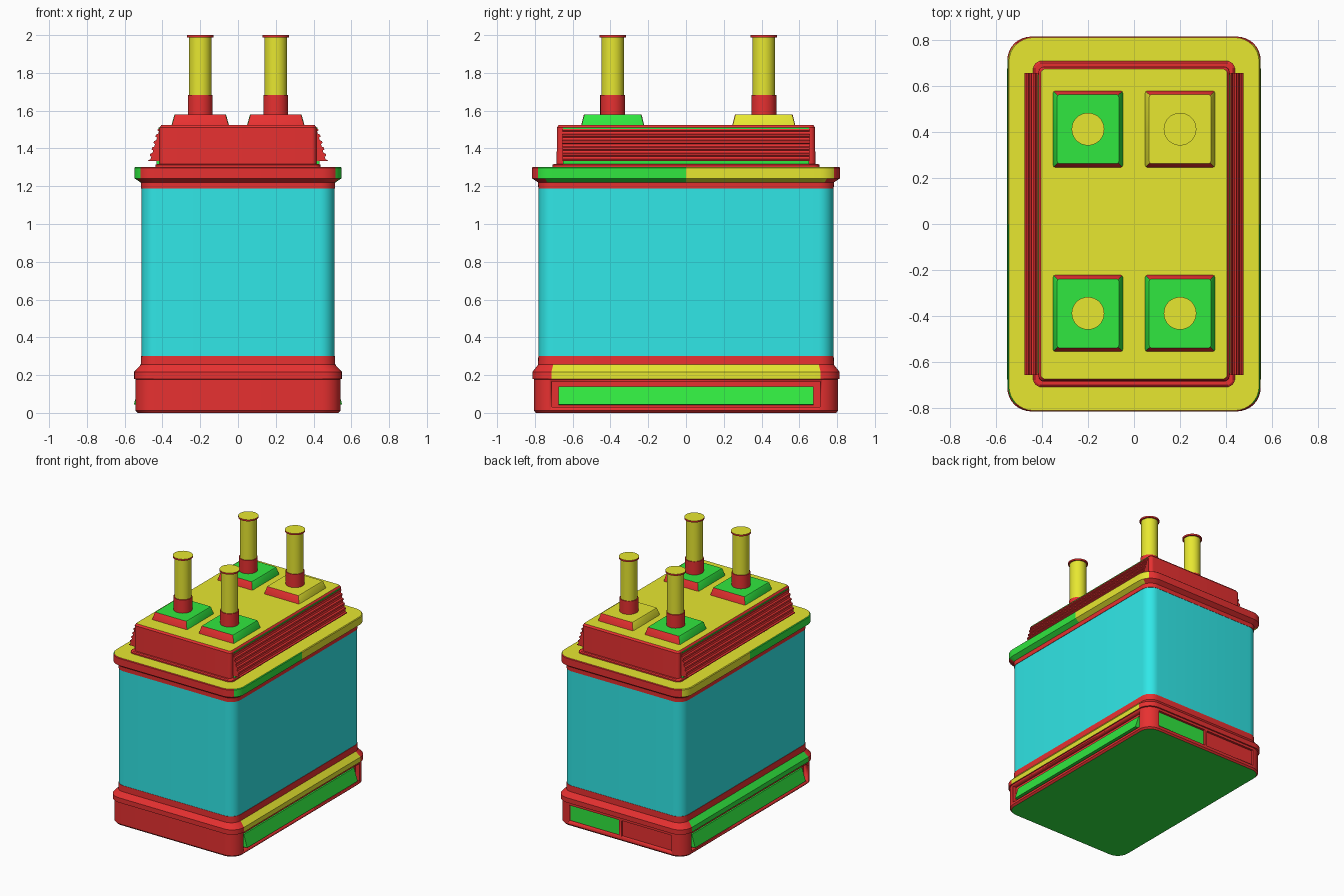
import bpy, bmesh, math

if "Cube" in bpy.data.objects:
    bpy.data.objects.remove(bpy.data.objects["Cube"])

RGB = {"red": (0.8, 0.03, 0.03, 1), "green": (0.03, 0.8, 0.05, 1),
       "yellow": (0.8, 0.8, 0.03, 1), "cyan": (0.03, 0.8, 0.8, 1)}
NAMES = list(RGB)
MATS = []
for n in NAMES:
    m = bpy.data.materials.new(n)
    m.diffuse_color = RGB[n]
    m.use_nodes = True
    m.node_tree.nodes["Principled BSDF"].inputs["Base Color"].default_value = m.diffuse_color
    MATS.append(m)


def finish(bm, name, paint):
    """Turn a bmesh into an object; paint(centre, normal) picks the face colour."""
    bmesh.ops.recalc_face_normals(bm, faces=bm.faces)
    for f in bm.faces:
        f.smooth = True
        col = paint if isinstance(paint, str) else paint(f.calc_center_median(), f.normal)
        f.material_index = NAMES.index(col)
    me = bpy.data.meshes.new(name)
    bm.to_mesh(me)
    bm.free()
    for m in MATS:
        me.materials.append(m)
    me.set_sharp_from_angle(angle=math.radians(28))
    ob = bpy.data.objects.new(name, me)
    bpy.context.collection.objects.link(ob)
    return ob


def rounded(hx, hy, r, z, seg=8, cx=0, cy=0):
    """Rounded rectangle ring with a middle point on each x side."""
    pts = []
    for i, (sx, sy) in enumerate([(1, 1), (-1, 1), (-1, -1), (1, -1)]):
        for k in range(seg + 1):
            a = math.pi / 2 * (i + k / seg)
            pts.append((cx + sx * (hx - r) + r * math.cos(a),
                        cy + sy * (hy - r) + r * math.sin(a), z))
        if i == 1:
            pts.append((cx - hx, cy, z))
    pts.append((cx + hx, cy, z))
    return pts


def circle(r, z, cx, cy, n=32):
    return [(cx + r * math.cos(2 * math.pi * k / n),
             cy + r * math.sin(2 * math.pi * k / n), z) for k in range(n)]


def loft(name, rings, paint):
    bm = bmesh.new()
    vs = [[bm.verts.new(p) for p in ring] for ring in rings]
    n = len(vs[0])
    for a, b in zip(vs, vs[1:]):
        for i in range(n):
            j = (i + 1) % n
            bm.faces.new((a[i], a[j], b[j], b[i]))
    bm.faces.new(vs[0][::-1])
    bm.faces.new(vs[-1])
    return finish(bm, name, paint)


def prism(name, profile, y0, y1, paint, s=1):
    """Extrude an xz profile along y; s = -1 mirrors it to the left."""
    return loft(name, [[(s * x, y, z) for x, z in profile] for y in (y0, y1)], paint)


def box(name, x0, x1, y0, y1, z0, z1, paint):
    return prism(name, [(x0, z0), (x1, z0), (x1, z1), (x0, z1)], y0, y1, paint)


# Cyan case
loft("case", [rounded(0.51, 0.78, 0.08, z) for z in (0.30, 1.19)], "cyan")


# Stepped base
def base_paint(c, n):
    if n.z < -0.9 and c.z < 0.01:
        return "green"
    if abs(n.x) > 0.3 and abs(c.y) < 0.1 and 0.18 < c.z < 0.26 or \
       abs(n.x) > 0.3 and abs(c.y) < 0.7 and 0.18 < c.z < 0.26:
        return "yellow" if c.x > 0 else "green"
    return "red"


base = loft("base", [rounded(0.53, 0.795, 0.09, 0), rounded(0.543, 0.805, 0.1, 0.012),
                     rounded(0.543, 0.805, 0.1, 0.178), rounded(0.55, 0.813, 0.1, 0.18),
                     rounded(0.55, 0.813, 0.1, 0.217), rounded(0.515, 0.783, 0.08, 0.255),
                     rounded(0.513, 0.782, 0.08, 0.302)], base_paint)

# Pockets cut in the base: one on each long side, two at the back
cutters = [box("pocket_cutter", 0.51, 0.6, -0.71, 0.71, 0.03, 0.165, "red"),
           box("pocket_cutter", -0.6, -0.51, -0.71, 0.71, 0.03, 0.165, "red")]
for x0, x1 in ((0.01, 0.44), (-0.44, -0.01)):
    cutters.append(box("pocket_cutter", x0, x1, 0.788, 0.9, 0.035, 0.16, "red"))
bpy.context.view_layer.objects.active = base
for c in cutters:
    c.hide_render = True
    mod = base.modifiers.new("pocket", 'BOOLEAN')
    mod.operation, mod.solver, mod.object = 'DIFFERENCE', 'EXACT', c
    bpy.ops.object.modifier_apply(modifier=mod.name)
    bpy.data.objects.remove(c)

# Slanted side panels and flat back panels in the pockets
for s in (1, -1):
    prism("side_panel", [(0.5, 0.04), (0.552, 0.045), (0.522, 0.14), (0.5, 0.14)],
          -0.675, 0.675, "green", s)
box("back_panel_green", 0.015, 0.435, 0.78, 0.793, 0.04, 0.155, "green")
box("back_panel_red", -0.435, -0.015, 0.78, 0.793, 0.04, 0.155, "red")


# Collar with flange on top of the case
def collar_paint(c, n):
    if n.z > 0.9:
        return "yellow"
    if abs(n.x) > 0.5 and c.z > 1.222 and abs(c.y) < 0.785:
        return "yellow" if c.y > 0 else "green"
    return "red"


loft("collar", [rounded(0.513, 0.782, 0.08, 1.188), rounded(0.515, 0.783, 0.08, 1.22),
                rounded(0.548, 0.815, 0.11, 1.242), rounded(0.548, 0.815, 0.11, 1.297),
                rounded(0.543, 0.81, 0.105, 1.302)], collar_paint)

# Terminal block on a thin rim
top_yellow = lambda c, n: "yellow" if n.z > 0.9 else "red"
loft("block_rim", [rounded(0.438, 0.708, 0.035, 1.295), rounded(0.438, 0.708, 0.035, 1.312),
                   rounded(0.43, 0.70, 0.03, 1.318)], "red")
loft("terminal_block", [rounded(0.415, 0.685, 0.025, 1.31), rounded(0.415, 0.683, 0.025, 1.512),
                        rounded(0.405, 0.673, 0.02, 1.525)], top_yellow)

# Ribbed wedge on each side of the block, with green seams
louver = [(0.40, 1.333), (0.476, 1.333)]
steps = 5
for i in range(steps):
    t0, t1 = (i + 0.15) / steps, (i + 0.85) / steps
    for t, d in ((t0, 0), (t0 + 0.03, 0.01), (t1 - 0.03, 0.01), (t1, 0)):
        louver.append((0.476 - 0.05 * t - d, 1.333 + 0.168 * t))
louver += [(0.424, 1.503), (0.40, 1.503)]
for s in (1, -1):
    prism("side_louver", louver, -0.655, 0.655, "red", s)
    prism("lower_seam", [(0.4, 1.317), (0.432, 1.317), (0.432, 1.334), (0.4, 1.334)],
          -0.65, 0.65, "green", s)
    prism("upper_seam", [(0.4, 1.502), (0.42, 1.502), (0.42, 1.512), (0.4, 1.512)],
          -0.65, 0.65, "green", s)

# Four terminals: square pad, red sleeve, yellow post and cap
for cx in (-0.2, 0.2):
    for cy in (-0.388, 0.412):
        pad = "yellow" if cx > 0 and cy > 0 else "green"
        loft("terminal_pad",
             [rounded(0.153, 0.168, 0.01, 1.52, 2, cx, cy), rounded(0.15, 0.165, 0.01, 1.53, 2, cx, cy),
              rounded(0.138, 0.154, 0.01, 1.575, 2, cx, cy), rounded(0.134, 0.15, 0.01, 1.58, 2, cx, cy)],
             lambda c, n, p=pad: "red" if abs(n.y) > 0.5 else p)
        loft("terminal_sleeve", [circle(0.066, z, cx, cy) for z in (1.575, 1.682)], "red")
        loft("terminal_post", [circle(0.06, z, cx, cy) for z in (1.68, 1.99)], "yellow")
        loft("terminal_cap", [circle(0.071, z, cx, cy) for z in (1.988, 2.0)], top_yellow)
